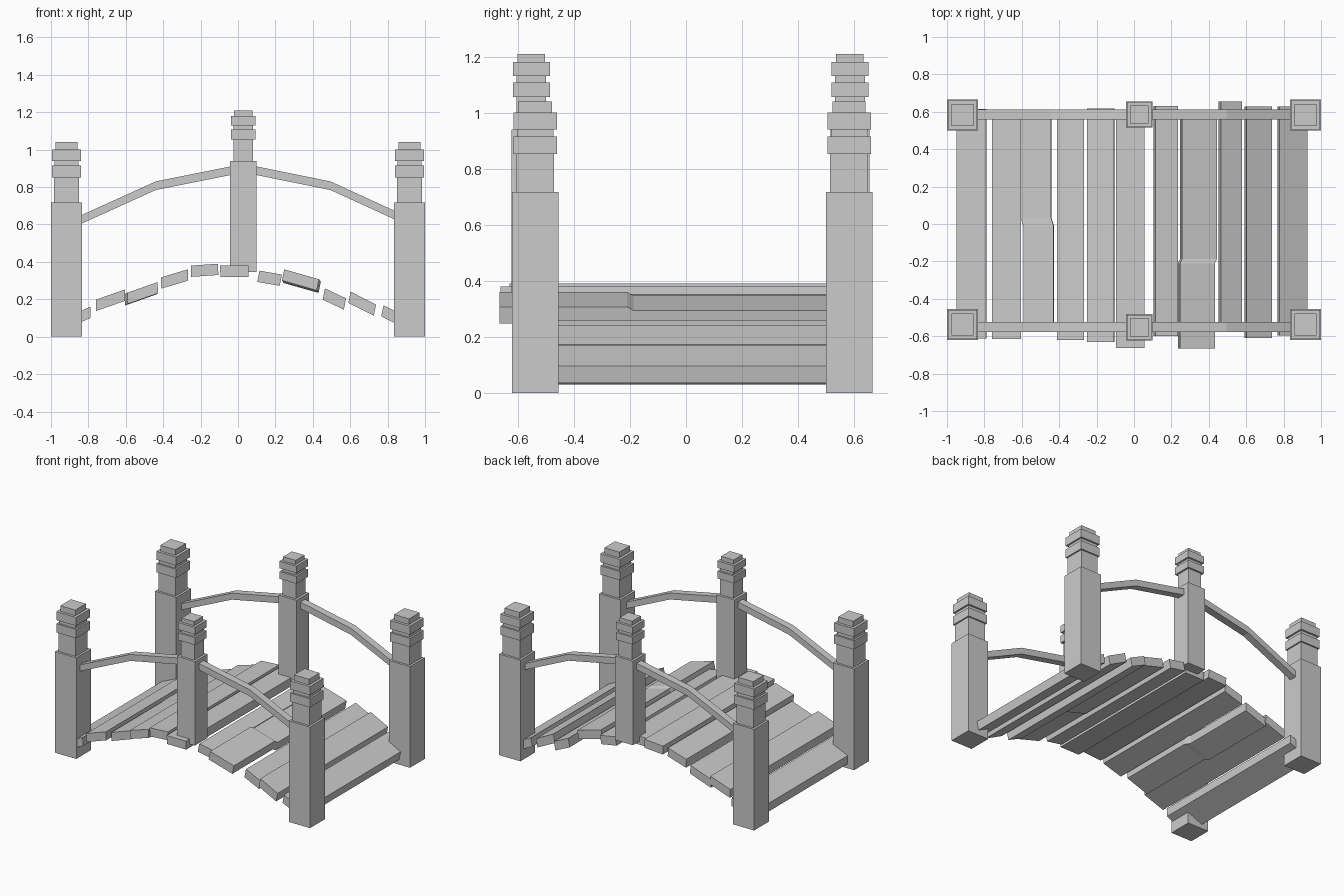
import bpy, bmesh

if "Cube" in bpy.data.objects:
    bpy.data.objects.remove(bpy.data.objects["Cube"])


def make_object(name, bm):
    bmesh.ops.recalc_face_normals(bm, faces=bm.faces)
    mesh = bpy.data.meshes.new(name)
    bm.to_mesh(mesh)
    bm.free()
    obj = bpy.data.objects.new(name, mesh)
    bpy.context.collection.objects.link(obj)


def loft(name, sections):
    """Join a row of four-cornered sections and cap both ends."""
    bm = bmesh.new()
    rings = [[bm.verts.new(p) for p in s] for s in sections]
    for a, b in zip(rings, rings[1:]):
        for i in range(4):
            j = (i + 1) % 4
            bm.faces.new((a[i], a[j], b[j], b[i]))
    bm.faces.new(rings[0])
    bm.faces.new(rings[-1])
    make_object(name, bm)


def post(name, x, y, tiers):
    """Square post: stepped profile of (width, bottom, top)."""
    sections = []
    for w, z0, z1 in tiers:
        h = w / 2
        for z in (z0, z1):
            sections.append([(x - h, y - h, z), (x + h, y - h, z),
                             (x + h, y + h, z), (x - h, y + h, z)])
    loft(name, sections)


def plank(name, x0, z0, x1, z1, ya, yb, crack=None):
    """Tilted board given by its top edge; a crack shifts the rear part."""
    lean = -0.012 if z1 < z0 - 0.01 else 0.002
    t = 0.06

    def section(y, dx=0, dz=0):
        return [(x0 + dx, y, z0 + dz), (x1 + dx, y, z1 + dz),
                (x1 + dx + lean, y, z1 + dz - t), (x0 + dx + lean, y, z0 + dz - t)]

    if crack:
        y0, y1, dx, dz = crack
        rows = [section(ya), section(y0), section(y1, dx, dz), section(yb, dx, dz)]
    else:
        rows = [section(ya), section(yb)]
    loft(name, rows)


# posts with stepped caps
corner = [(0.166, 0, 0.717), (0.135, 0.717, 0.852), (0.155, 0.852, 0.914),
          (0.13, 0.914, 0.94), (0.155, 0.94, 1.0), (0.118, 1.0, 1.04)]
middle = [(0.14, 0.345, 0.94), (0.106, 0.94, 1.055), (0.132, 1.055, 1.107),
          (0.106, 1.107, 1.13), (0.132, 1.13, 1.18), (0.098, 1.18, 1.21)]
for side, yc, ym in (("front", -0.538, -0.552), ("back", 0.582, 0.585)):
    post(side + "_left_post", -0.917, yc, corner)
    post(side + "_right_post", 0.917, yc, corner)
    post(side + "_middle_post", 0.028, ym, middle)

    # arched handrails, one each side of the middle post
    yr = ym + 0.001
    for label, path in (("left", [(-0.87, 0.635), (-0.44, 0.83), (0.0, 0.918)]),
                        ("right", [(0.06, 0.918), (0.495, 0.83), (0.87, 0.658)])):
        loft(f"{side}_{label}_rail",
             [[(x, yr - 0.026, z), (x, yr + 0.026, z),
               (x, yr + 0.026, z - 0.046), (x, yr - 0.026, z - 0.046)]
              for x, z in path])

# deck planks: x0, z0, x1, z1 of the top edge, front y, back y, crack
planks = [
    (-0.95, 0.09, -0.79, 0.16, -0.612, 0.615),
    (-0.76, 0.198, -0.605, 0.252, -0.615, 0.59),
    (-0.592, 0.235, -0.43, 0.292, -0.575, 0.585, (-0.01, 0.035, -0.014, -0.008)),
    (-0.412, 0.317, -0.268, 0.36, -0.62, 0.585),
    (-0.252, 0.38, -0.107, 0.39, -0.63, 0.617),
    (-0.096, 0.38, 0.055, 0.38, -0.662, 0.58),
    (0.115, 0.353, 0.235, 0.332, -0.598, 0.63),
    (0.247, 0.36, 0.433, 0.307, -0.665, 0.585, (-0.21, -0.188, 0.01, -0.013)),
    (0.465, 0.258, 0.578, 0.205, -0.575, 0.655),
    (0.602, 0.241, 0.738, 0.172, -0.61, 0.627),
    (0.778, 0.168, 0.927, 0.095, -0.595, 0.627),
]
for i, p in enumerate(planks):
    plank(f"deck_plank_{i + 1}", *p)
